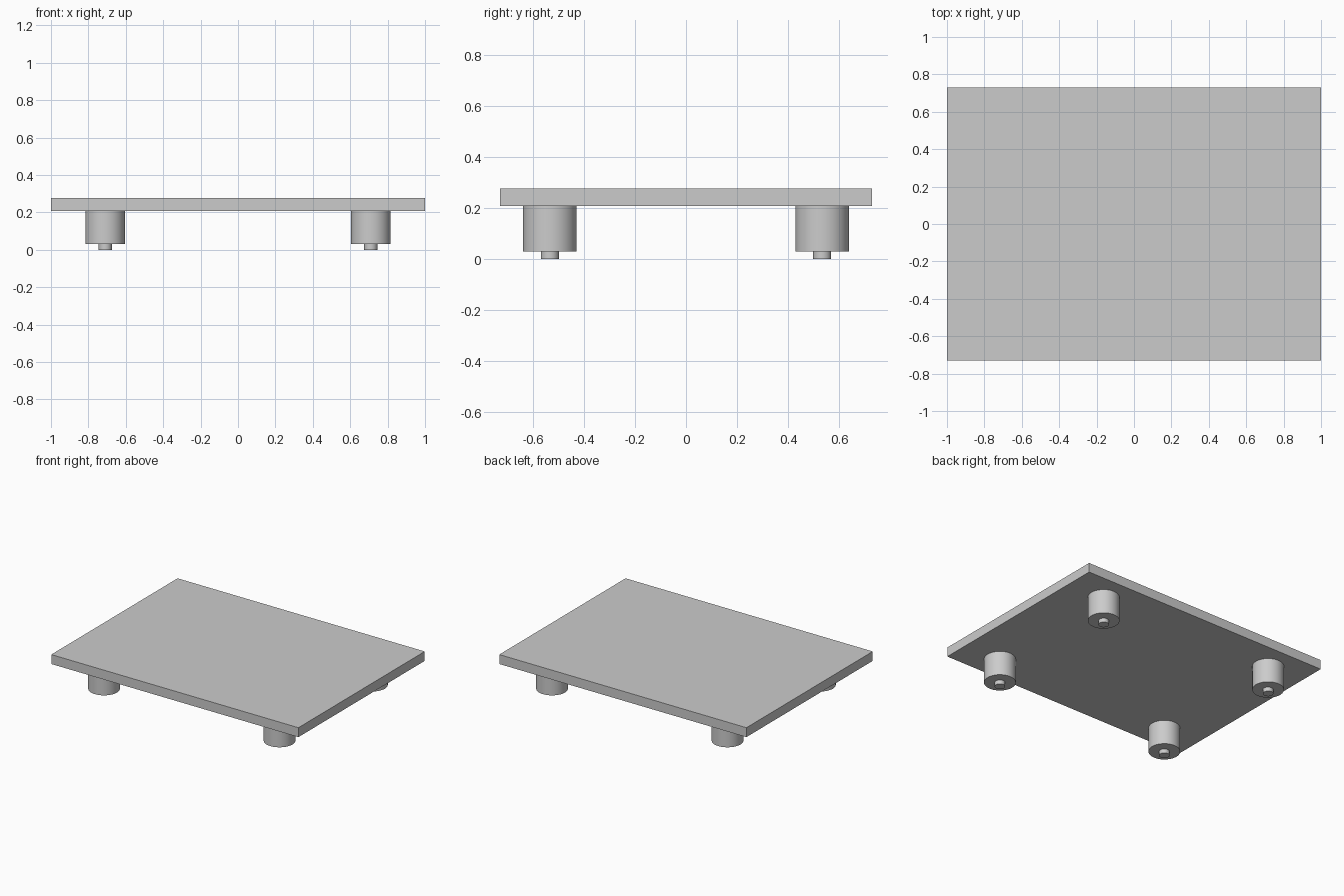
import bpy
import math

cube = bpy.data.objects.get("Cube")
if cube:
    bpy.data.objects.remove(cube, do_unlink=True)

# Single plain grey
grey = bpy.data.materials.new("light_grey")
grey.use_nodes = True
colour = (0.60, 0.60, 0.60, 1)
grey.diffuse_color = colour
grey.node_tree.nodes["Principled BSDF"].inputs["Base Color"].default_value = colour

PLATE_BOTTOM, PLATE_TOP = 0.208, 0.277
FOOT_BOTTOM = 0.03


def cylinder(name, x, y, radius, low, high):
    bpy.ops.mesh.primitive_cylinder_add(
        vertices=64, radius=radius, depth=high - low,
        location=(x, y, (low + high) / 2))
    obj = bpy.context.object
    obj.name = name
    obj.data.materials.append(grey)
    bpy.ops.object.shade_smooth_by_angle(angle=math.radians(30))


# Flat rectangular top plate
bpy.ops.mesh.primitive_cube_add(size=1, location=(0, 0, (PLATE_BOTTOM + PLATE_TOP) / 2))
plate = bpy.context.object
plate.name = "top_plate"
plate.scale = (2, 1.46, PLATE_TOP - PLATE_BOTTOM)
bpy.ops.object.transform_apply(location=False, rotation=False, scale=True)
plate.data.materials.append(grey)

# Four round feet, each with a small pin underneath
for side, x in (("left", 0.71), ("right", -0.71)):
    for end, y in (("front", -0.534), ("back", 0.534)):
        cylinder(f"{end}_{side}_foot", x, y, 0.105, FOOT_BOTTOM, PLATE_BOTTOM)
        cylinder(f"{end}_{side}_pin", x, y, 0.035, 0, FOOT_BOTTOM)
